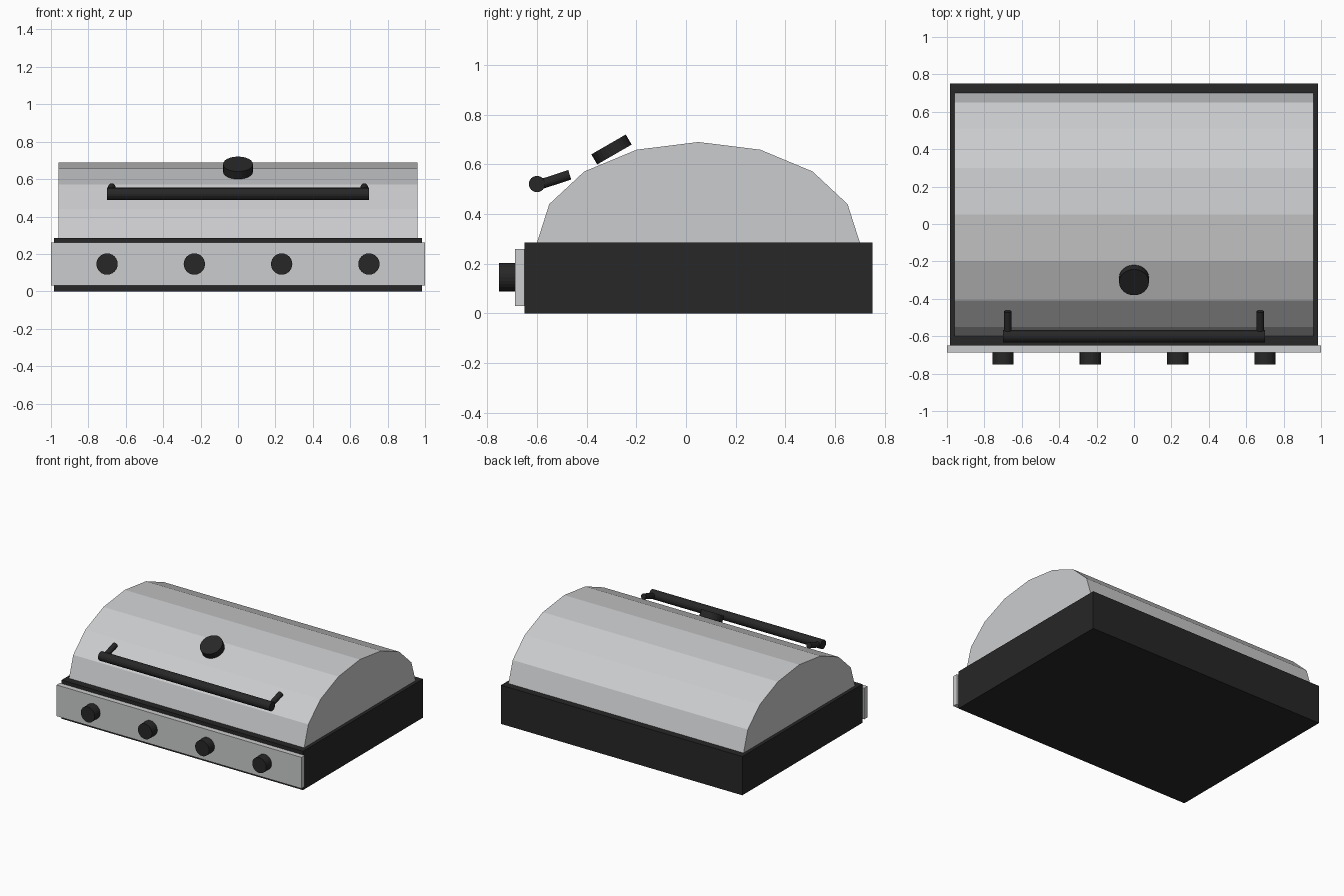
import bpy, bmesh, math
from mathutils import Vector

cube = bpy.data.objects.get("Cube")
if cube:
    bpy.data.objects.remove(cube, do_unlink=True)


def material(name, rgb):
    m = bpy.data.materials.new(name)
    m.use_nodes = True
    m.diffuse_color = (*rgb, 1)
    m.node_tree.nodes["Principled BSDF"].inputs["Base Color"].default_value = (*rgb, 1)
    return m


steel = material("brushed_steel", (0.6, 0.605, 0.615))
black = material("black_enamel", (0.02, 0.02, 0.021))


def box(name, low, high, mat):
    low, high = Vector(low), Vector(high)
    bpy.ops.mesh.primitive_cube_add(size=1, location=(low + high) / 2)
    ob = bpy.context.object
    ob.name = name
    ob.scale = high - low
    bpy.ops.object.transform_apply(location=False, rotation=False)
    ob.data.materials.append(mat)


def rod(name, start, end, radius, mat, sides=16):
    start, end = Vector(start), Vector(end)
    axis = end - start
    bpy.ops.mesh.primitive_cylinder_add(
        vertices=sides, radius=radius, depth=axis.length, location=(start + end) / 2,
        rotation=axis.to_track_quat('Z', 'Y').to_euler())
    ob = bpy.context.object
    ob.name = name
    ob.data.materials.append(mat)


def half_barrel(name, half_width, centre_y, base_z, radius_y, height, mat, sides=16):
    # Lower half is hidden in the firebox: the outline stops at the base
    bm = bmesh.new()
    outline = []
    for i in range(sides // 2 + 1):
        a = 2 * math.pi * i / sides
        outline.append(bm.verts.new((-half_width, centre_y + radius_y * math.cos(a),
                                     base_z + height * math.sin(a))))
    end = bm.faces.new(outline)
    new = bmesh.ops.extrude_face_region(bm, geom=[end])["geom"]
    moved = [v for v in new if isinstance(v, bmesh.types.BMVert)]
    bmesh.ops.translate(bm, verts=moved, vec=(2 * half_width, 0, 0))
    bmesh.ops.recalc_face_normals(bm, faces=bm.faces)
    mesh = bpy.data.meshes.new(name)
    bm.to_mesh(mesh)
    bm.free()
    mesh.materials.append(mat)
    bpy.context.collection.objects.link(bpy.data.objects.new(name, mesh))


# Body and lid
box("firebox", (-0.985, -0.65, 0), (0.985, 0.75, 0.286), black)
half_barrel("lid", 0.96, 0.05, 0.285, 0.65, 0.405, steel)

# Control panel with knobs
box("control_panel", (-1, -0.688, 0.03), (1, -0.65, 0.26), steel)
for i in range(4):
    x = -0.7 + i * 1.4 / 3
    rod(f"knob_{i + 1}", (x, -0.68, 0.146), (x, -0.752, 0.146), 0.057, black, 24)

# Lid handle
rod("handle_bar", (-0.7, -0.6, 0.521), (0.7, -0.6, 0.521), 0.033, black)
for side, x in (("right", -0.675), ("left", 0.675)):
    rod(f"handle_post_{side}", (x, -0.6, 0.515), (x, -0.468, 0.558), 0.02, black)

# Temperature gauge
centre, tilt = Vector((0, -0.3, 0.66)), Vector((0, -0.5, 0.866)) * 0.0235
rod("temperature_gauge", centre - tilt, centre + tilt, 0.08, black, 24)
